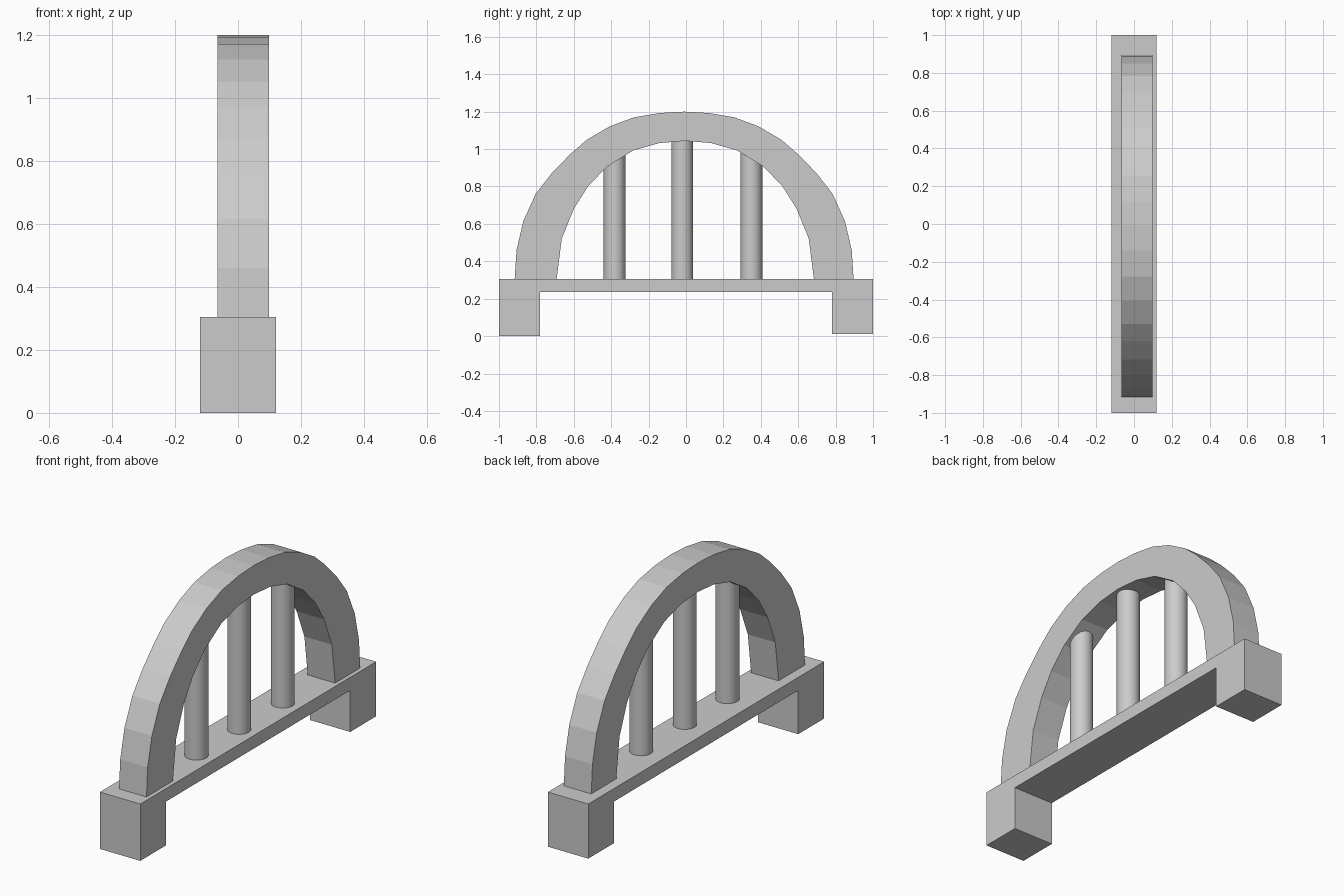
import bpy, bmesh

if "Cube" in bpy.data.objects:
    bpy.data.objects.remove(bpy.data.objects["Cube"])


def extrude_profile(name, profile, x0, x1):
    """Extrude a closed (y, z) outline along x."""
    bm = bmesh.new()
    face = bm.faces.new([bm.verts.new((x0, y, z)) for y, z in profile])
    res = bmesh.ops.extrude_face_region(bm, geom=[face])
    moved = [v for v in res["geom"] if isinstance(v, bmesh.types.BMVert)]
    bmesh.ops.translate(bm, verts=moved, vec=(x1 - x0, 0, 0))
    bmesh.ops.recalc_face_normals(bm, faces=bm.faces)
    mesh = bpy.data.meshes.new(name)
    bm.to_mesh(mesh)
    bm.free()
    obj = bpy.data.objects.new(name, mesh)
    bpy.context.collection.objects.link(obj)
    return obj


def mirrored(half, centre):
    """Half curve from right springing to crown -> full curve, right to left."""
    right = [(centre + d, z) for d, z in half]
    left = [(centre - d, z) for d, z in reversed(half[:-1])]
    return right + left


DECK = 0.305

# Deck with a foot block at each end
extrude_profile("deck", [(-1, 0), (-0.78, 0), (-0.78, 0.235), (0.78, 0.235),
                         (0.78, 0.012), (1, 0.012), (1, DECK), (-1, DECK)],
                -0.12, 0.12)

# Arch: faceted outer and inner curves
outer = [(0.906, DECK), (0.896, 0.46), (0.86, 0.615), (0.793, 0.762),
         (0.707, 0.872), (0.61, 0.972), (0.52, 1.05), (0.397, 1.122),
         (0.268, 1.17), (0.13, 1.193), (0, 1.2)]
inner = [(0.688, DECK), (0.66, 0.522), (0.595, 0.682), (0.52, 0.80),
         (0.42, 0.905), (0.28, 0.992), (0.14, 1.032), (0, 1.044)]
extrude_profile("arch", mirrored(outer, -0.01) + mirrored(inner, -0.004)[::-1],
                -0.065, 0.098)

# Columns between deck and arch
for label, y, top in (("left", -0.382, 1.0), ("middle", -0.02, 1.06), ("right", 0.35, 1.0)):
    bottom = DECK - 0.01
    bpy.ops.mesh.primitive_cylinder_add(vertices=32, radius=0.058, depth=top - bottom,
                                        location=(0.021, y, (top + bottom) / 2))
    bpy.context.object.name = label + "_column"
    bpy.ops.object.shade_smooth_by_angle()
